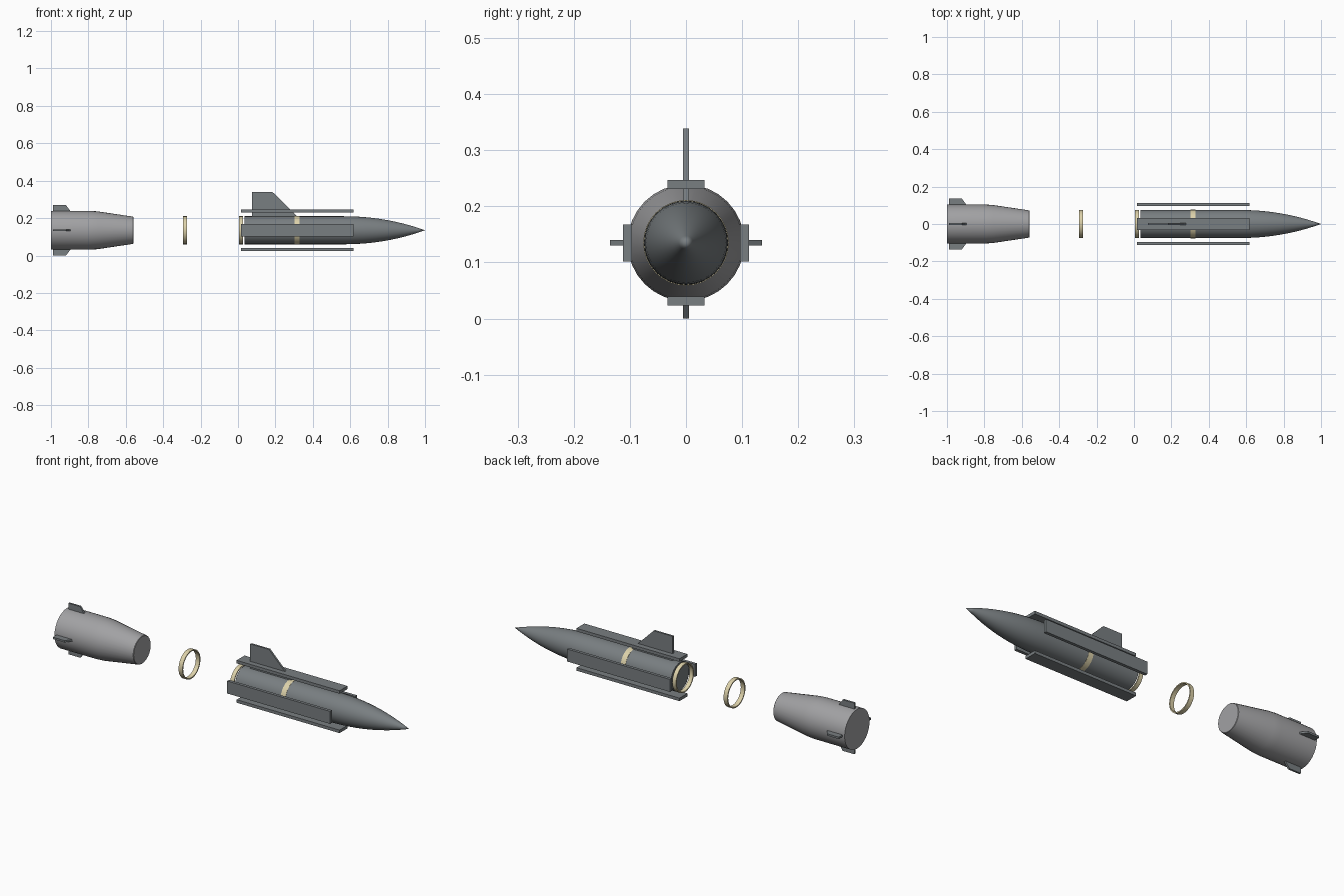
import bpy, bmesh, math
from mathutils import Matrix

if "Cube" in bpy.data.objects:
    bpy.data.objects.remove(bpy.data.objects["Cube"])

AXIS = 0.135  # height of the missile axis


def material(name, rgb):
    m = bpy.data.materials.new(name)
    m.use_nodes = True
    m.diffuse_color = (*rgb, 1)
    m.node_tree.nodes["Principled BSDF"].inputs["Base Color"].default_value = (*rgb, 1)
    return m


steel = material("dark steel grey", (0.19, 0.21, 0.22))
light = material("light grey", (0.36, 0.36, 0.37))
cream = material("cream", (0.72, 0.64, 0.40))


def finish(name, bm, mat, turn=0, smooth=True):
    """Turn the part about the long axis and place it on the axis height."""
    bm.transform(Matrix.Translation((0, 0, AXIS)) @ Matrix.Rotation(turn, 4, 'X'))
    bmesh.ops.recalc_face_normals(bm, faces=bm.faces)
    mesh = bpy.data.meshes.new(name)
    bm.to_mesh(mesh)
    bm.free()
    mesh.materials.append(mat)
    ob = bpy.data.objects.new(name, mesh)
    bpy.context.collection.objects.link(ob)
    if smooth:
        bpy.ops.object.select_all(action='DESELECT')
        ob.select_set(True)
        bpy.context.view_layer.objects.active = ob
        bpy.ops.object.shade_smooth_by_angle(angle=math.radians(35))
    return ob


def lathe(name, profile, mat, closed=False, sides=32):
    """Spin (x, radius) points about the long axis."""
    bm = bmesh.new()
    verts = [bm.verts.new((x, 0, r)) for x, r in profile]
    edges = [bm.edges.new(p) for p in zip(verts, verts[1:])]
    if closed:
        edges.append(bm.edges.new((verts[-1], verts[0])))
    bmesh.ops.spin(bm, geom=verts + edges, cent=(0, 0, 0), axis=(1, 0, 0),
                   angle=2 * math.pi, steps=sides)
    bmesh.ops.remove_doubles(bm, verts=bm.verts, dist=1e-5)
    return finish(name, bm, mat)


def plate(name, outline, half, mat, turn=0):
    """Extrude an (x, radial height) outline to both sides of its plane."""
    bm = bmesh.new()
    face = bm.faces.new([bm.verts.new((x, -half, z)) for x, z in outline])
    out = bmesh.ops.extrude_face_region(bm, geom=[face])
    for v in out["geom"]:
        if isinstance(v, bmesh.types.BMVert):
            v.co.y = half
    return finish(name, bm, mat, turn, smooth=False)


def ring(name, x0, x1, outer, inner):
    lathe(name, [(x0, outer), (x1, outer), (x1, inner), (x0, inner)], cream, closed=True)


# Main body with a curved, pointed nose
nose_start, radius = 0.56, 0.075
nose = [(nose_start + (1 - nose_start) * t, radius * (1 - t ** 2.1))
        for t in [i / 12 for i in range(13)]]
lathe("main_body", [(0.035, 0), (0.035, radius)] + nose, steel)

# Coupling rings: one loose, one behind the body, one around it
ring("loose_ring", -0.295, -0.272, 0.075, 0.069)
ring("rear_ring", 0.006, 0.028, 0.075, 0.069)
ring("body_band", 0.302, 0.330, 0.0762, 0.070)

# Booster with a tapered front
lathe("booster", [(-1, 0), (-1, 0.104), (-0.79, 0.104), (-0.75, 0.101),
                  (-0.562, 0.073), (-0.56, 0.071), (-0.56, 0)], light)

# Four long wing plates and four small booster fins
sides = ["top", "right", "bottom", "left"]
for i, side in enumerate(sides):
    turn = i * math.pi / 2
    plate(side + "_wing_plate", [(0.015, 0.096), (0.617, 0.096), (0.617, 0.112), (0.015, 0.112)],
          0.033, steel, turn)
    plate(side + "_booster_fin", [(-0.988, 0.095), (-0.89, 0.095), (-0.92, 0.135), (-0.988, 0.135)],
          0.005, steel, turn)

# Upright tail fin
plate("tail_fin", [(0.075, 0.07), (0.32, 0.07), (0.185, 0.204), (0.075, 0.204)], 0.005, steel)
